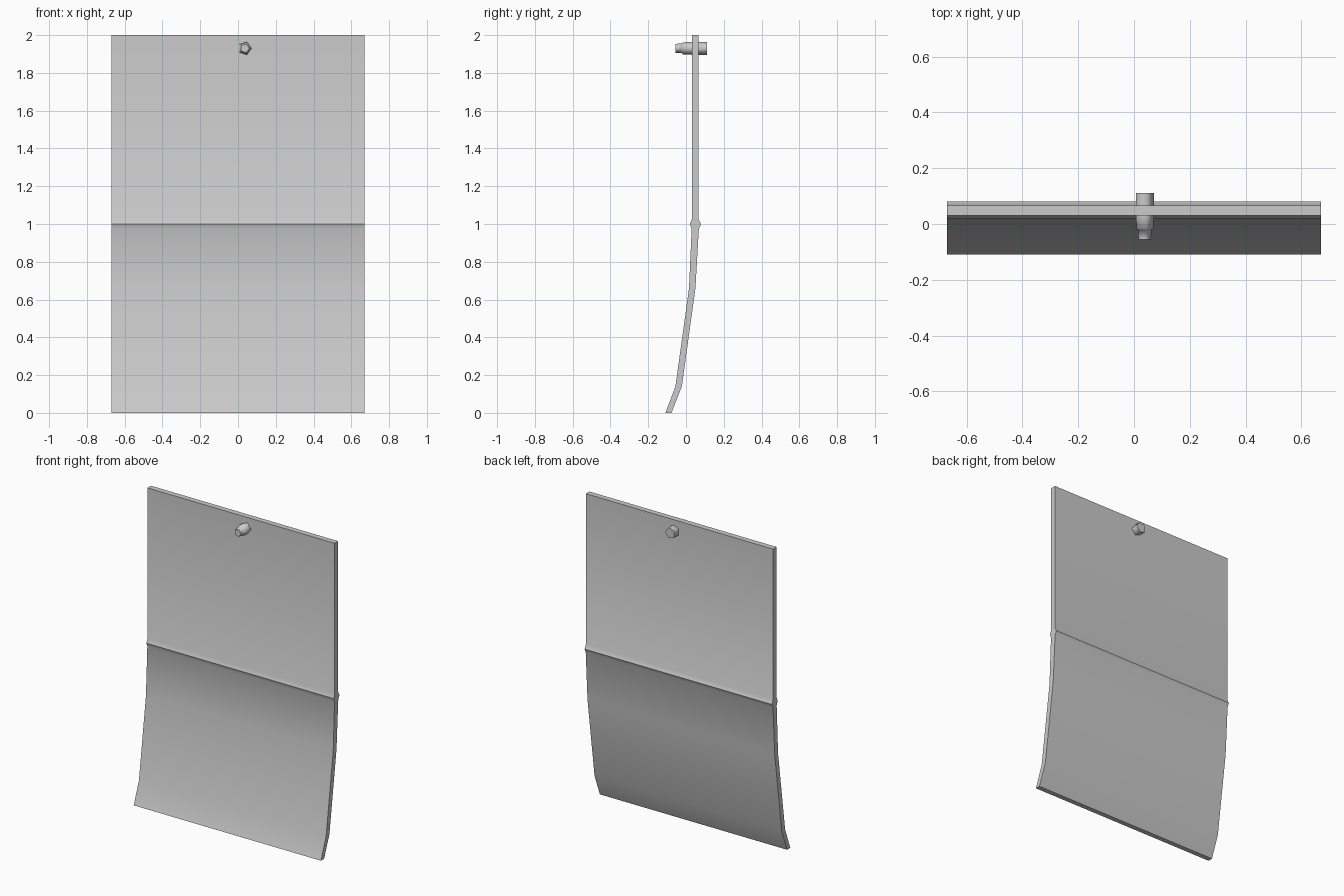
import bpy, bmesh, math

if "Cube" in bpy.data.objects:
    bpy.data.objects.remove(bpy.data.objects["Cube"])


def make_object(name, rings, closed_angle):
    """Skin a list of closed rings, cap both ends and smooth by angle."""
    bm = bmesh.new()
    loops = [[bm.verts.new(p) for p in ring] for ring in rings]
    n = len(loops[0])
    for a, b in zip(loops, loops[1:]):
        for i in range(n):
            j = (i + 1) % n
            bm.faces.new((a[i], a[j], b[j], b[i]))
    bm.faces.new(loops[0])
    bm.faces.new(loops[-1])
    bmesh.ops.recalc_face_normals(bm, faces=bm.faces)
    mesh = bpy.data.meshes.new(name)
    bm.to_mesh(mesh)
    bm.free()
    obj = bpy.data.objects.new(name, mesh)
    bpy.context.collection.objects.link(obj)
    bpy.context.view_layer.objects.active = obj
    obj.select_set(True)
    bpy.ops.object.shade_smooth_by_angle(angle=math.radians(closed_angle))
    obj.select_set(False)
    return obj


# Hanging sheet: (z, front y, back y) from the top edge to the curled foot
section = [(2.0, 0.031, 0.067), (1.025, 0.031, 0.067), (1.0, 0.020, 0.080),
           (0.975, 0.030, 0.068), (0.66, 0.016, 0.050),
           (0.14, -0.056, -0.022), (0.0, -0.109, -0.077)]
outline = [(f, z) for z, f, b in section] + [(b, z) for z, f, b in section[::-1]]
make_object("hanging_sheet",
            [[(x, y, z) for y, z in outline] for x in (-0.67, 0.67)], 30)

# Five-sided pin pushed through the top: (y, radius) rings
PIN_X, PIN_Z = 0.036, 1.93
pin_rings = [(-0.055, 0.025), (-0.020, 0.027), (-0.018, 0.033),
             (0.030, 0.036), (0.111, 0.036)]
make_object("pin", [[(PIN_X + r * math.cos(math.tau * i / 5), y,
                      PIN_Z + r * math.sin(math.tau * i / 5)) for i in range(5)]
                    for y, r in pin_rings], 75)
